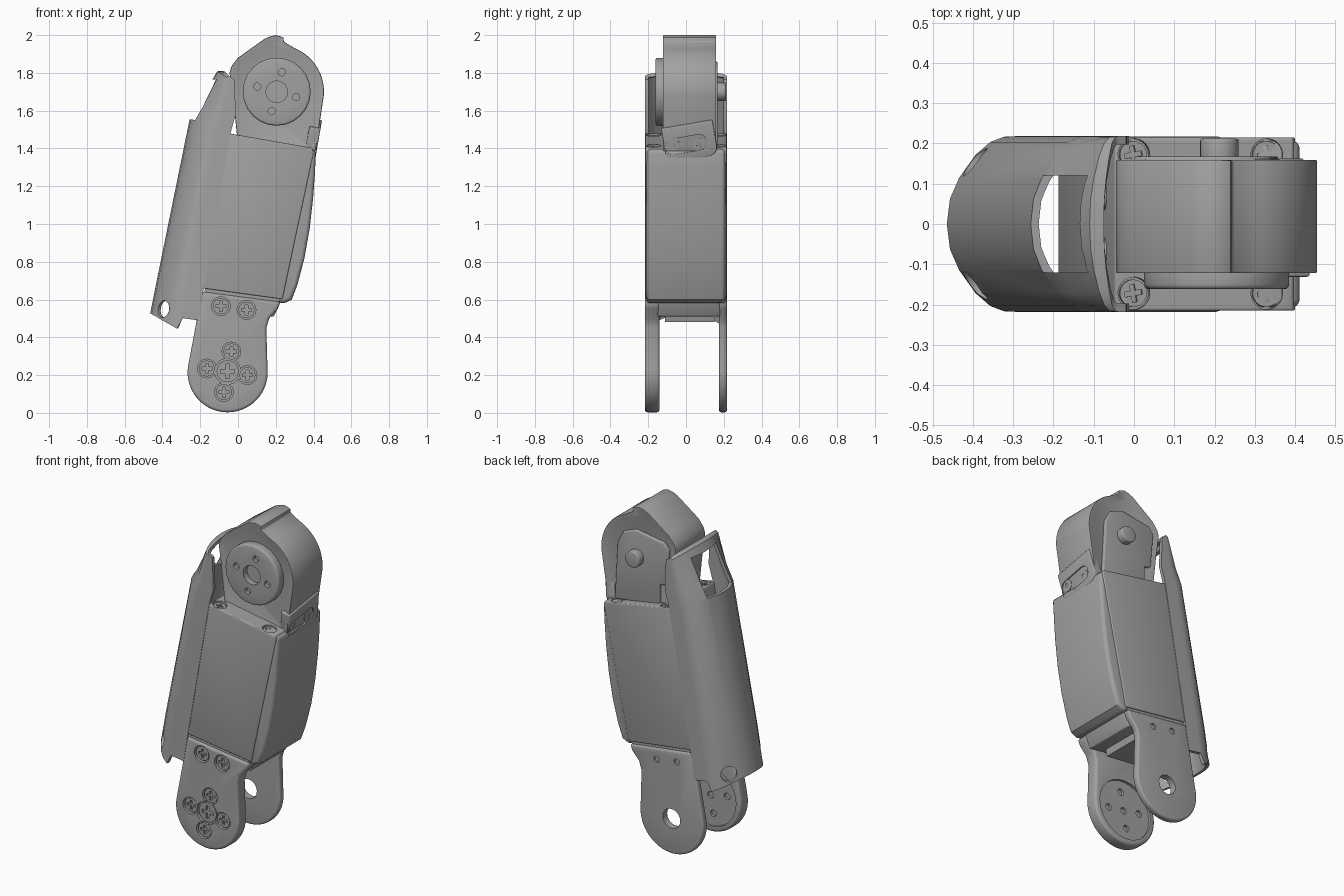
import bpy, bmesh, math
from mathutils import Matrix, Vector

cube = bpy.data.objects.get("Cube")
if cube:
    bpy.data.objects.remove(cube)

grey = bpy.data.materials.new("mid_grey")
grey.use_nodes = True
grey.diffuse_color = (0.36, 0.36, 0.36, 1)
grey.node_tree.nodes["Principled BSDF"].inputs["Base Color"].default_value = (0.36, 0.36, 0.36, 1)
parts = []


def make(name, bm):
    bmesh.ops.recalc_face_normals(bm, faces=bm.faces)
    me = bpy.data.meshes.new(name)
    bm.to_mesh(me)
    bm.free()
    me.materials.append(grey)
    ob = bpy.data.objects.new(name, me)
    bpy.context.collection.objects.link(ob)
    parts.append(ob)
    return ob


def bake(ob):
    dg = bpy.context.evaluated_depsgraph_get()
    me = bpy.data.meshes.new_from_object(ob.evaluated_get(dg))
    ob.modifiers.clear()
    ob.data = me


def carve(ob, cutters):
    for c in cutters:
        m = ob.modifiers.new("cut", 'BOOLEAN')
        m.operation, m.solver, m.object = 'DIFFERENCE', 'EXACT', c
    bake(ob)
    for c in cutters:
        parts.remove(c)
        bpy.data.objects.remove(c)


def arc(cx, cz, r, a0, a1, n=24):
    angles = [math.radians(a0 + (a1 - a0) * i / n) for i in range(n + 1)]
    return [(cx + r * math.cos(a), cz + r * math.sin(a)) for a in angles]


def prism(name, pts, y0, y1, bevel=0, inset=0, segments=3):
    """Extrude an x-z outline along y, with optional recessed end caps and rounded edges."""
    bm = bmesh.new()
    rings = [[bm.verts.new((x, y, z)) for x, z in pts] for y in (y0, y1)]
    caps = [bm.faces.new(r) for r in rings]
    for i in range(len(pts)):
        j = (i + 1) % len(pts)
        bm.faces.new((rings[0][i], rings[0][j], rings[1][j], rings[1][i]))
    bmesh.ops.recalc_face_normals(bm, faces=bm.faces)
    if inset:
        for f in caps:
            bmesh.ops.inset_region(bm, faces=[f], thickness=inset)
            bmesh.ops.translate(bm, verts=f.verts, vec=f.normal * -0.012)
    ob = make(name, bm)
    if bevel:
        m = ob.modifiers.new("round", 'BEVEL')
        m.width, m.segments, m.limit_method, m.angle_limit = bevel, segments, 'ANGLE', math.radians(50)
        bake(ob)
    return ob


def disc(name, x, z, r, y0, y1, bevel=0):
    return prism(name, arc(x, z, r, 0, 345, 23), y0, y1, bevel)


def place(ob, point, direction):
    rot = Vector((0, -1, 0)).rotation_difference(Vector(direction)).to_matrix().to_4x4()
    ob.data.transform(Matrix.Translation(point) @ rot)
    return ob


def screw(point, direction, r):
    """Add a cross-head screw and return the cutter for its pocket."""
    head = disc("screw_head", 0, 0, r, 0.008, 0.035)
    a, b = r * 0.65, r * 0.18
    quarter = [(b, b), (b, a), (-b, a)]
    cross = []
    for k in range(4):
        c, s = (1, 0, -1, 0)[k], (0, 1, 0, -1)[k]
        cross += [(x * c - z * s, x * s + z * c) for x, z in quarter]
    carve(head, [prism("cross", cross, -0.02, 0.022)])
    place(head, point, direction)
    return place(disc("pocket", 0, 0, r * 1.18, -0.02, 0.022), point, direction)


PX, PZ = -0.055, 0.215      # lower pivot
HX, HZ = 0.205, 1.70        # upper pivot

# Lower fork plates
fork = arc(PX, PZ, 0.212, 172, 365, 32) + [(0.15, 0.45), (0.165, 0.50), (0.21, 0.55),
                                          (0.225, 0.588), (-0.19, 0.642)]
front_fork = prism("front_fork_plate", fork, -0.218, -0.14, 0.015)
back_fork = prism("back_fork_plate", fork, 0.175, 0.217, 0.012)
around = [(-0.035, 0.325), (-0.165, 0.235), (0.05, 0.2), (-0.075, 0.11)]
upper = [(-0.09, 0.565), (0.045, 0.545)]
cuts = [screw((x, -0.218, z), (0, -1, 0), 0.042) for x, z in around + upper]
cuts.append(screw((PX, -0.218, 0.22), (0, -1, 0), 0.058))
cuts.append(disc("horn_recess", PX, PZ, 0.18, -0.155, -0.1))
carve(front_fork, cuts)
carve(front_fork, [disc("horn_hole", x, z, 0.02, -0.17, -0.1) for x, z in around + [(PX, PZ)]])
carve(back_fork, [disc("pivot_hole", PX, PZ, 0.058, 0.1, 0.3)] +
      [disc("rivet_hole", x, z, 0.018, 0.205, 0.3) for x, z in upper])

# Bridge joining the fork to the body
prism("fork_bridge", [(-0.17, 0.55), (0.19, 0.51), (0.235, 0.61), (-0.175, 0.68)], -0.15, 0.18, 0.008)
prism("bridge_rib", [(-0.1, 0.50), (0.1, 0.48), (0.12, 0.56), (-0.09, 0.58)], -0.11, 0.15)
prism("body_seam", [(-0.18, 0.63), (0.21, 0.575), (0.23, 0.63), (-0.17, 0.68)], -0.205, 0.205)

# Main body with corner screws on its sloping top
body = prism("body_case", [(-0.188, 0.66), (0.235, 0.602), (0.40, 1.38), (0.395, 1.403), (-0.048, 1.48)],
             -0.215, 0.215, 0.006)
carve(body, [screw((x, y, 1.472 - 0.174 * x), (0.17, 0, 0.985), 0.034)
             for x in (0.0, 0.33) for y in (-0.172, 0.172)])
for y in (-0.07, 0.07):
    place(disc("side_screw", 0, 0, 0.035, -0.01, 0.02), (-0.075, y, 1.33), (-0.985, 0, 0.17))

# Bowed cover on the outer side of the body
prism("side_cover", [(0.2, 0.6), (0.235, 0.575), (0.285, 0.60), (0.315, 0.68), (0.352, 0.82),
                     (0.38, 0.98), (0.398, 1.14), (0.408, 1.28), (0.412, 1.395), (0.3, 1.41)],
      -0.208, 0.208, 0.028, segments=4)

# Upper motor housing
housing = [(0.0, 1.42), (-0.03, 1.70), (-0.045, 1.80), (-0.035, 1.835), (0.0, 1.88), (0.14, 1.98),
           (0.165, 1.992), (0.2, 2.0), (0.242, 1.988), (0.242, 1.965)]
housing += arc(HX, HZ, 0.25, 68, -5, 14) + [(0.412, 1.40), (0.4, 1.37)]
prism("motor_housing", housing, -0.125, 0.162, 0.008, inset=0.03, segments=2)
horn = disc("motor_horn", HX, HZ, 0.18, -0.162, -0.10, 0.012)
carve(horn, [disc("horn_bore", HX, HZ, 0.057, -0.3, -0.125)] +
      [disc("bolt_hole", HX + x, HZ + z, 0.019, -0.3, -0.14)
       for x, z in ((0.027, 0.103), (0.103, -0.027), (-0.027, -0.103), (-0.103, 0.027))])

# Rear motor block and idler shaft
prism("rear_motor_block", [(0.06, 1.45), (0.36, 1.41), (0.35, 1.58), (0.34, 1.76), (0.3, 1.83),
                           (0.22, 1.86), (0.03, 1.83), (0.0, 1.79), (0.02, 1.58), (0.06, 1.57)],
      0.12, 0.168, 0.008)
disc("idler_shaft", 0.212, HZ, 0.048, 0.14, 0.212, 0.006)

# Mounting tab with a slot and two fasteners
tab_outline = arc(0.09, -0.04, 0.05, 0, -90, 6) + arc(-0.085, -0.04, 0.05, -90, -180, 6)
tab_outline += [(-0.135, 0.1), (0.14, 0.1)]
out = (0.985, 0, -0.17)
tab = place(prism("mounting_tab", tab_outline, 0, 0.06, 0.006), (0.424, 0.018, 1.43), out)
slot = arc(0.072, 0, 0.042, -90, 90, 10) + arc(-0.072, 0, 0.042, 90, 270, 10)
carve(tab, [place(prism("slot", slot, -0.03, 0.015), (0.423, 0, 1.42), out)])
for y in (-0.07, 0.07):
    bolt = disc("tab_bolt", 0, 0, 0.034, 0.006, 0.03)
    carve(bolt, [disc("bolt_socket", 0, 0, 0.015, -0.02, 0.018)])
    place(bolt, (0.423, y, 1.42), out)

# Curved shell on the inner side: (apex x, apex z, rim x, rim z) per station
stations = [(-0.455, 0.525, -0.21, 0.49), (-0.42, 0.70, -0.178, 0.68), (-0.245, 1.56, -0.04, 1.48),
            (-0.20, 1.63, -0.012, 1.58), (-0.105, 1.80, -0.018, 1.75), (-0.075, 1.80, -0.02, 1.765)]
half = [(0, 0), (0.03, 0.06), (0.12, 0.11), (0.28, 0.165), (0.42, 0.195), (0.55, 0.207),
        (0.66, 0.208), (1, 0.208)]
section = [(f, -y) for f, y in half[:0:-1]] + half
bm = bmesh.new()
rows = []
for k, (ax, az, bx, bz) in enumerate(stations):
    row = []
    for f, y in section:
        dip = 0.065 * min(f / 0.6, 1) if k == 0 and f < 0.6 else 0
        row.append(bm.verts.new((ax + (bx - ax) * f, y, az + (bz - az) * f - dip)))
    rows.append(row)
for lo, hi in zip(rows, rows[1:]):
    for i in range(len(section) - 1):
        bm.faces.new((lo[i], lo[i + 1], hi[i + 1], hi[i]))
shell = make("curved_shell", bm)
thick = shell.modifiers.new("wall", 'SOLIDIFY')
thick.thickness, thick.offset = 0.02, 0
bake(shell)
window = prism("window", [(-0.5, 1.565), (-0.2, 1.55), (-0.14, 1.50), (0.05, 1.50), (0.05, 1.765), (-0.5, 1.765)],
               -0.12, 0.12)
holes = [place(disc("shell_hole", 0, 0, 0.045, -0.08, 0.08), (-0.39, s * 0.15, 0.55), (-0.7, s * 0.7, 0))
         for s in (-1, 1)]
carve(shell, [window] + holes)

# Smooth shading with crisp edges
bpy.ops.object.select_all(action='DESELECT')
for ob in parts:
    ob.select_set(True)
bpy.context.view_layer.objects.active = parts[0]
bpy.ops.object.shade_smooth_by_angle(angle=math.radians(32))
